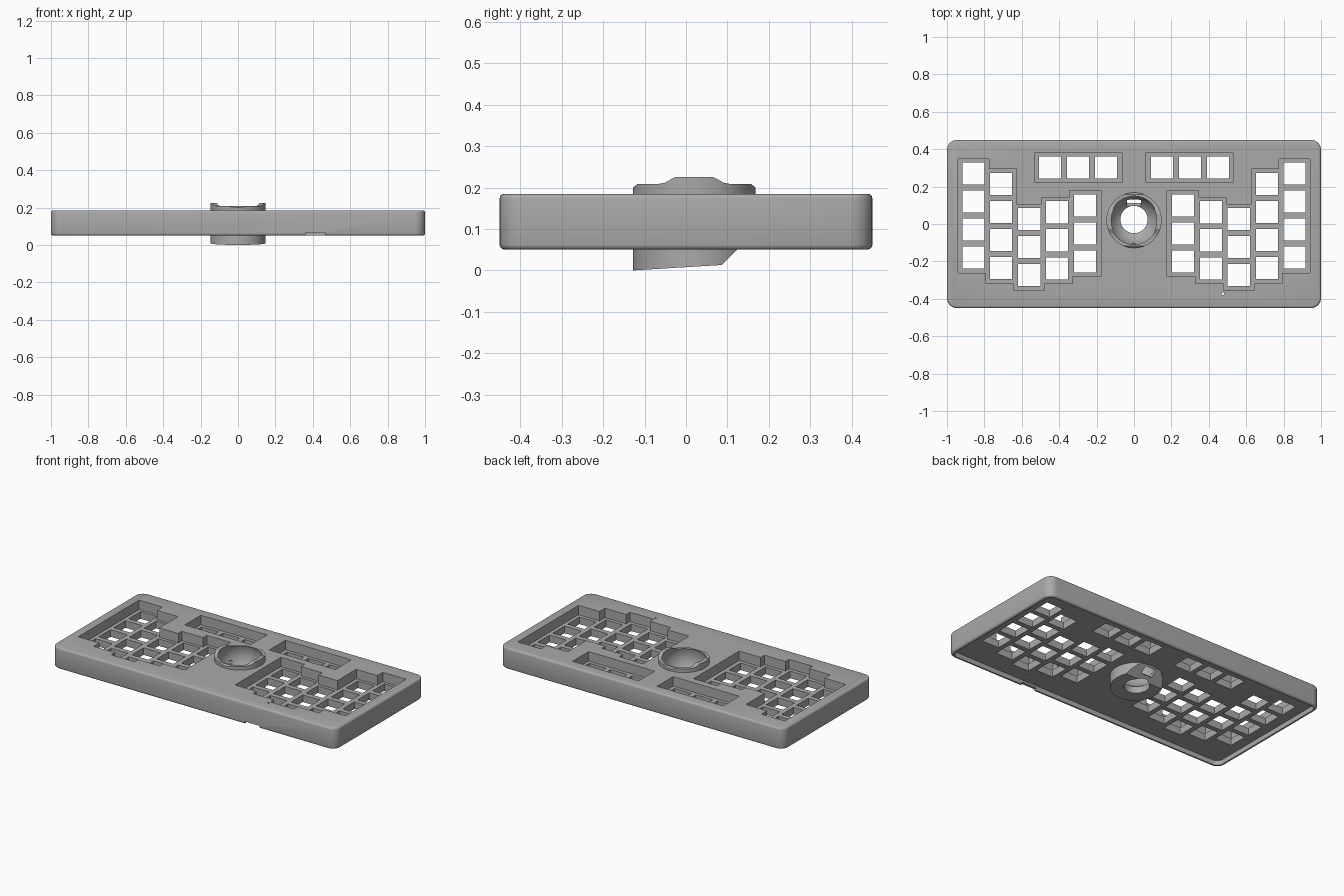
import bpy, bmesh, math
from mathutils import Vector, Matrix

old = bpy.data.objects.get("Cube")
if old:
    bpy.data.objects.remove(old, do_unlink=True)

grey = bpy.data.materials.new("plain_grey")
grey.use_nodes = True
colour = (0.4, 0.4, 0.4, 1)
grey.diffuse_color = colour
grey.node_tree.nodes["Principled BSDF"].inputs["Base Color"].default_value = colour


def make(name, bm):
    bmesh.ops.recalc_face_normals(bm, faces=bm.faces)
    mesh = bpy.data.meshes.new(name)
    bm.to_mesh(mesh)
    bm.free()
    mesh.materials.append(grey)
    ob = bpy.data.objects.new(name, mesh)
    bpy.context.collection.objects.link(ob)
    return ob


def add_box(bm, x0, x1, y0, y1, z0, z1):
    size = Matrix.Diagonal((x1 - x0, y1 - y0, z1 - z0, 1))
    mid = Matrix.Translation(((x0 + x1) / 2, (y0 + y1) / 2, (z0 + z1) / 2))
    return bmesh.ops.create_cube(bm, size=1, matrix=mid @ size)


def add_prism(bm, points, offset):
    face = bm.faces.new([bm.verts.new(p) for p in points])
    ext = bmesh.ops.extrude_face_region(bm, geom=[face])
    moved = [v for v in ext["geom"] if isinstance(v, bmesh.types.BMVert)]
    bmesh.ops.translate(bm, verts=moved, vec=offset)


def add_cylinder(bm, radius, z0, z1, x, y, segments):
    bmesh.ops.create_cone(bm, cap_ends=True, segments=segments, radius1=radius, radius2=radius,
                          depth=z1 - z0, matrix=Matrix.Translation((x, y, (z0 + z1) / 2)))


def rounded_slab(name, hx, hy, z0, z1, corner, edge):
    bm = bmesh.new()
    add_box(bm, -hx, hx, -hy, hy, z0, z1)
    upright = [e for e in bm.edges if abs(e.verts[0].co.z - e.verts[1].co.z) > 0.01]
    bmesh.ops.bevel(bm, geom=upright, offset=corner, segments=8, profile=0.5, affect='EDGES')
    if edge:
        rims = [e for e in bm.edges if abs(e.verts[0].co.z - e.verts[1].co.z) < 0.001]
        bmesh.ops.bevel(bm, geom=rims, offset=edge, segments=3, profile=0.5, affect='EDGES')
    return make(name, bm)


def combine(ob, cutter, operation='DIFFERENCE'):
    mod = ob.modifiers.new("cut", 'BOOLEAN')
    mod.operation = operation
    mod.solver = 'EXACT'
    mod.object = cutter
    bpy.context.view_layer.objects.active = ob
    bpy.ops.object.modifier_apply(modifier=mod.name)
    bpy.data.objects.remove(cutter, do_unlink=True)


TOP, PLATE, UNDER, BASE = 0.185, 0.125, 0.08, 0.05
PITCH, HALF = 0.15, 0.059
SOCKET_Y = 0.02

# Key columns: centre x, top key y, number of keys
columns = [(-0.858, 0.27, 4), (-0.71, 0.215, 4), (-0.56, 0.027, 3),
           (-0.411, 0.063, 3), (-0.262, 0.10, 3)]

# Case with a shallow hollow underneath
case = rounded_slab("keyboard_case", 1.0, 0.45, BASE, TOP, 0.055, 0.012)
combine(case, rounded_slab("hollow", 0.982, 0.432, 0, UNDER, 0.04, 0))


# Stepped outline that runs around the key columns
def stair(side):
    ends = [c[1] + 0.078 if side > 0 else c[1] - (c[2] - 1) * PITCH - 0.082 for c in columns]
    pts = [(columns[0][0] - 0.082, ends[0])]
    for i in range(len(columns) - 1):
        taller = side * (ends[i] - ends[i + 1]) > 0
        x = (columns[i][0] + columns[i + 1][0]) / 2 + (0.008 if taller else -0.008)
        pts += [(x, ends[i]), (x, ends[i + 1])]
    return pts + [(columns[-1][0] + 0.085, ends[-1])]


outline = stair(1) + stair(-1)[::-1]

# Recessed key pockets, mirrored
bm = bmesh.new()
for s in (-1, 1):
    add_prism(bm, [(-s * x, y, PLATE) for x, y in outline], Vector((0, 0, 0.1)))
    xs = sorted((s * 0.065, s * 0.53))
    add_box(bm, xs[0], xs[1], 0.222, 0.383, PLATE, 0.225)
combine(case, make("pockets", bm))

# Square key openings, mirrored
keys = [(x, y - PITCH * r) for x, y, n in columns for r in range(n)]
keys += [(-PITCH * k, 0.303) for k in (1, 2, 3)]
bm = bmesh.new()
for s in (-1, 1):
    for x, y in keys:
        add_box(bm, s * x - HALF, s * x + HALF, y - HALF, y + HALF, 0.02, 0.16)
combine(case, make("key_openings", bm))

# Socket opening, cable notch and reset pinhole
bm = bmesh.new()
add_cylinder(bm, 0.142, 0, 0.3, 0, SOCKET_Y, 64)
add_box(bm, 0.36, 0.465, -0.5, -0.42, 0.02, 0.066)
add_cylinder(bm, 0.007, 0, 0.3, 0.475, -0.372, 12)
combine(case, make("case_openings", bm))

# Ball socket: cylinder trimmed to a side profile
bm = bmesh.new()
add_cylinder(bm, 0.148, -0.05, 0.3, 0, SOCKET_Y, 96)
socket = make("ball_socket", bm)
profile = [(-0.16, 0), (-0.128, 0), (0.086, 0.013), (0.19, 0.117), (0.19, 0.198),
           (0.168, 0.2), (0.158, 0.208), (0.11, 0.208), (0.09, 0.212), (0.076, 0.22),
           (0.066, 0.225), (-0.026, 0.225), (-0.036, 0.22), (-0.05, 0.212),
           (-0.07, 0.208), (-0.118, 0.208), (-0.128, 0.2), (-0.16, 0.198)]
bm = bmesh.new()
add_prism(bm, [(-0.3, y, z) for y, z in profile], Vector((0.6, 0, 0)))
combine(socket, make("side_profile", bm), 'INTERSECT')

# Round bowl
centre = Vector((0, SOCKET_Y, 0.165))
bm = bmesh.new()
bmesh.ops.create_uvsphere(bm, u_segments=64, v_segments=32, radius=0.136,
                          matrix=Matrix.Translation(centre))
combine(socket, make("bowl", bm))

# Bottom hole
bm = bmesh.new()
add_cylinder(bm, 0.073, -0.05, 0.12, 0, SOCKET_Y + 0.004, 48)
combine(socket, make("bottom_hole", bm))

# Slanted sensor window and three bearing dimples
bm = bmesh.new()
window = add_box(bm, -0.038, 0.038, -0.024, 0.024, -0.21, -0.08)
bmesh.ops.transform(bm, verts=window["verts"],
                    matrix=Matrix.Translation(centre) @ Matrix.Rotation(math.radians(45), 4, 'X'))
for angle in (30, 150, 270):
    a = math.radians(angle)
    spot = centre + Vector((0.126 * math.cos(a), 0.126 * math.sin(a), -0.05))
    bmesh.ops.create_icosphere(bm, subdivisions=2, radius=0.01, matrix=Matrix.Translation(spot))
combine(socket, make("window_and_dimples", bm))

# Smooth rounded surfaces, keep edges sharp
for ob in (case, socket):
    bpy.ops.object.select_all(action='DESELECT')
    ob.select_set(True)
    bpy.context.view_layer.objects.active = ob
    bpy.ops.object.shade_smooth_by_angle(angle=math.radians(32))
